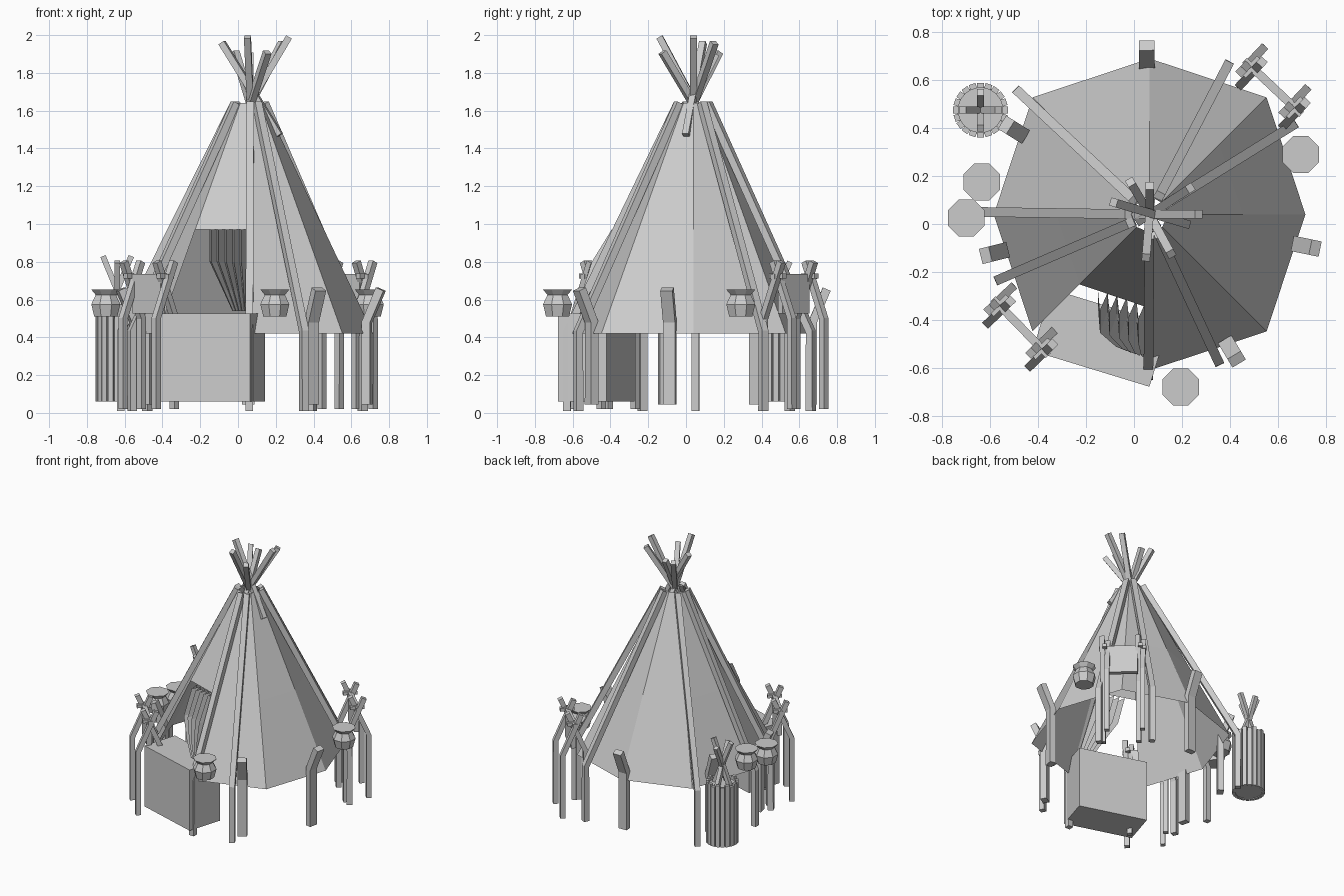
import bpy, bmesh, math
from mathutils import Vector

if "Cube" in bpy.data.objects:
    bpy.data.objects.remove(bpy.data.objects["Cube"])

grey = bpy.data.materials.new("light_grey")
grey.use_nodes = True
GREY = (0.6, 0.6, 0.6, 1)
grey.diffuse_color = GREY
grey.node_tree.nodes["Principled BSDF"].inputs["Base Color"].default_value = GREY

UP = Vector((0, 0, 1))
CX, CY = 0.065, 0.04          # tent axis
EAVE, CROWN, LINTEL = 0.42, 1.64, 0.97


def finish(name, bm, normals=True):
    if normals:
        bmesh.ops.recalc_face_normals(bm, faces=bm.faces)
    mesh = bpy.data.meshes.new(name)
    bm.to_mesh(mesh)
    bm.free()
    mesh.materials.append(grey)
    ob = bpy.data.objects.new(name, mesh)
    bpy.context.collection.objects.link(ob)
    return ob


def bridge(bm, rings):
    for a, b in zip(rings, rings[1:]):
        n = len(a)
        for i in range(n):
            j = (i + 1) % n
            bm.faces.new((a[i], a[j], b[j], b[i]))


def strut(name, points, width=0.045, depth=0.045):
    """Rectangular bar swept along a path that bends in one vertical plane."""
    pts = [Vector(p) for p in points]
    side = (pts[-1] - pts[0]).cross(UP)
    side = side.normalized() if side.length > 1e-4 else Vector((1, 0, 0))
    bm, rings = bmesh.new(), []
    for i, p in enumerate(pts):
        t = (pts[min(i + 1, len(pts) - 1)] - pts[max(i - 1, 0)]).normalized()
        out = side.cross(t).normalized()
        rings.append([bm.verts.new(p + side * a * width / 2 + out * b * depth / 2)
                      for a, b in ((-1, -1), (1, -1), (1, 1), (-1, 1))])
    bridge(bm, rings)
    bm.faces.new(rings[0])
    bm.faces.new(rings[-1])
    return finish(name, bm)


def lathe(name, profile, sides, x, y):
    bm = bmesh.new()
    rings = [[bm.verts.new((x + r * math.cos(math.tau * (i + .5) / sides),
                            y + r * math.sin(math.tau * (i + .5) / sides), z))
              for i in range(sides)] for r, z in profile]
    bridge(bm, rings)
    bm.faces.new(rings[0])
    bm.faces.new(rings[-1])
    return finish(name, bm)


def box(name, x, y, z0, z1, length, depth, angle):
    u = Vector((math.cos(angle), math.sin(angle), 0))
    v = Vector((-u.y, u.x, 0))
    bm = bmesh.new()
    rings = [[bm.verts.new(Vector((x, y, z)) + u * a * length / 2 + v * b * depth / 2)
              for a, b in ((-1, -1), (1, -1), (1, 1), (-1, 1))] for z in (z0, z1)]
    bridge(bm, rings)
    bm.faces.new(rings[0])
    bm.faces.new(rings[1])
    return finish(name, bm)


# Tent cover: eight panels, the front one cut away below the lintel
bm = bmesh.new()
rings = []
for z in (EAVE, LINTEL, CROWN):
    f = (z - EAVE) / (CROWN - EAVE)
    ring = []
    for i in range(8):
        a = math.tau * i / 8
        r = (0.69 if i % 2 else 0.65) * (1 - f) + 0.075 * f
        ring.append(bm.verts.new((CX + r * math.cos(a), CY + r * math.sin(a), z)))
    rings.append(ring)
DOOR = 5
for i in range(8):
    j = (i + 1) % 8
    low, mid, top = rings
    if i == DOOR:
        bm.faces.new((mid[i], mid[j], top[j], top[i]))
    else:
        bm.faces.new((low[i], low[j], mid[j], mid[i]))
        bm.faces.new((mid[i], mid[j], top[j], top[i]))
finish("tent_cover", bm, normals=False)

# Gathered door curtain, pleated and drawn to one side
bm = bmesh.new()
rows = []
for z, left, fold in ((0.97, -0.15, 0.08), (0.8, -0.15, 0.1), (0.65, -0.08, 0.07), (0.54, -0.03, 0.02)):
    f = (LINTEL - z) / (LINTEL - EAVE)
    row = []
    for k in range(11):
        x = left + (0.05 - left) * (k // 2 * 2 + 0.4 * (k % 2)) / 10
        y = -0.31 - 0.27 * f - (0.22 + 0.2 * f) * x
        row.append(bm.verts.new((x, y - fold * (k % 2), z)))
    rows.append(row)
for a, b in zip(rows, rows[1:]):
    for k in range(10):
        bm.faces.new((a[k], b[k], b[k + 1], a[k + 1]))
finish("door_curtain", bm)

# Entrance block
box("entrance_block", -0.14, -0.475, 0.06, 0.525, 0.51, 0.27, math.radians(-17))

# Wall poles: upright to the eave, then leaning along the cover
feet = ((-0.48, 0.55), (0.39, 0.66), (0.66, 0.41), (-0.62, 0.05),
        (-0.56, -0.23), (0.06, -0.63), (0.35, -0.57))
for i, (x, y) in enumerate(feet):
    d = Vector((x - CX, y - CY, 0)).normalized()
    strut(f"wall_pole_{i + 1}", ((x, y, 0.01), (x, y, 0.43),
                                 (CX + d.x * 0.085, CY + d.y * 0.085, CROWN)), 0.04, 0.04)

# Pole tips fanning out above the crown
tips = ((0.05, -0.14, 1.99), (0.155, -0.125, 1.91), (0.27, 0.04, 1.99),
        (0.235, 0.15, 1.96), (-0.015, 0.175, 1.91), (0.065, 0.16, 1.9))
for i, (x, y, z) in enumerate(tips):
    d = Vector((x - CX, y - CY, 0)).normalized() * 0.05
    strut(f"pole_tip_{i + 1}", ((CX - d.x, CY - d.y, 1.56), (x, y, z)), 0.035, 0.035)
strut("long_pole_tip", ((0.22, 0.0, 1.47), (-0.085, 0.09, 1.96)), 0.035, 0.035)

# Short bent stakes around the eave
for i, deg in enumerate((91, 148, 194, -11.5, -59)):
    c, s = math.cos(math.radians(deg)), math.sin(math.radians(deg))
    strut(f"stake_{i + 1}", [(CX + r * c, CY + r * s, z)
                             for r, z in ((0.63, 0.045), (0.63, 0.48), (0.705, 0.655))], 0.065, 0.045)

# Clay pots
POT = ((0.066, 0.51), (0.083, 0.575), (0.058, 0.625), (0.083, 0.653))
for i, (x, y) in enumerate(((-0.635, 0.175), (-0.7, 0.025), (0.695, 0.29), (0.195, -0.68))):
    lathe(f"pot_{i + 1}", POT, 8, x, y)

# Slatted basket holding crossed sticks
BX, BY = -0.64, 0.475
lathe("basket_core", ((0.098, 0.065), (0.098, 0.5)), 20, BX, BY)
for i in range(20):
    a = math.tau * i / 20
    box(f"basket_slat_{i + 1}", BX + 0.103 * math.cos(a), BY + 0.103 * math.sin(a),
        0.06, 0.53 - 0.015 * (i % 2), 0.022, 0.029, a)
for i in range(4):
    a = math.tau * i / 4
    c, s = math.cos(a), math.sin(a)
    strut(f"basket_stick_{i + 1}", ((BX - 0.07 * c, BY - 0.07 * s, 0.48),
                                    (BX + 0.075 * c, BY + 0.075 * s, 0.83 - 0.03 * (i % 2))), 0.03, 0.03)


# Drying racks: a crossed pair of legs at each end, a rail and a hanging hide
def rack(name, start, end):
    a, b = Vector((*start, 0)), Vector((*end, 0))
    along = (b - a).normalized()
    across = along.cross(UP)
    for k, p in enumerate((a, b)):
        for m, sign in enumerate((-1, 1)):
            q = p + along * 0.018 * sign
            path = [q + across * sign * o + UP * z
                    for o, z in ((0.085, 0.02), (0.085, 0.5), (-0.045, 0.8))]
            strut(f"{name}_leg_{k * 2 + m + 1}", path, 0.035, 0.035)
        strut(f"{name}_binding_{k + 1}", (p - across * 0.05 + UP * 0.725, p + across * 0.05 + UP * 0.725),
              0.03, 0.025)
    mid = (a + b) / 2
    angle = math.atan2(along.y, along.x)
    length = (b - a).length
    box(f"{name}_rail", mid.x, mid.y, 0.71, 0.735, length + 0.08, 0.03, angle)
    box(f"{name}_hide", mid.x, mid.y, 0.525, 0.735, length - 0.04, 0.035, angle)


rack("front_rack", (-0.56, -0.34), (-0.385, -0.52))
rack("back_rack", (0.49, 0.655), (0.67, 0.485))
